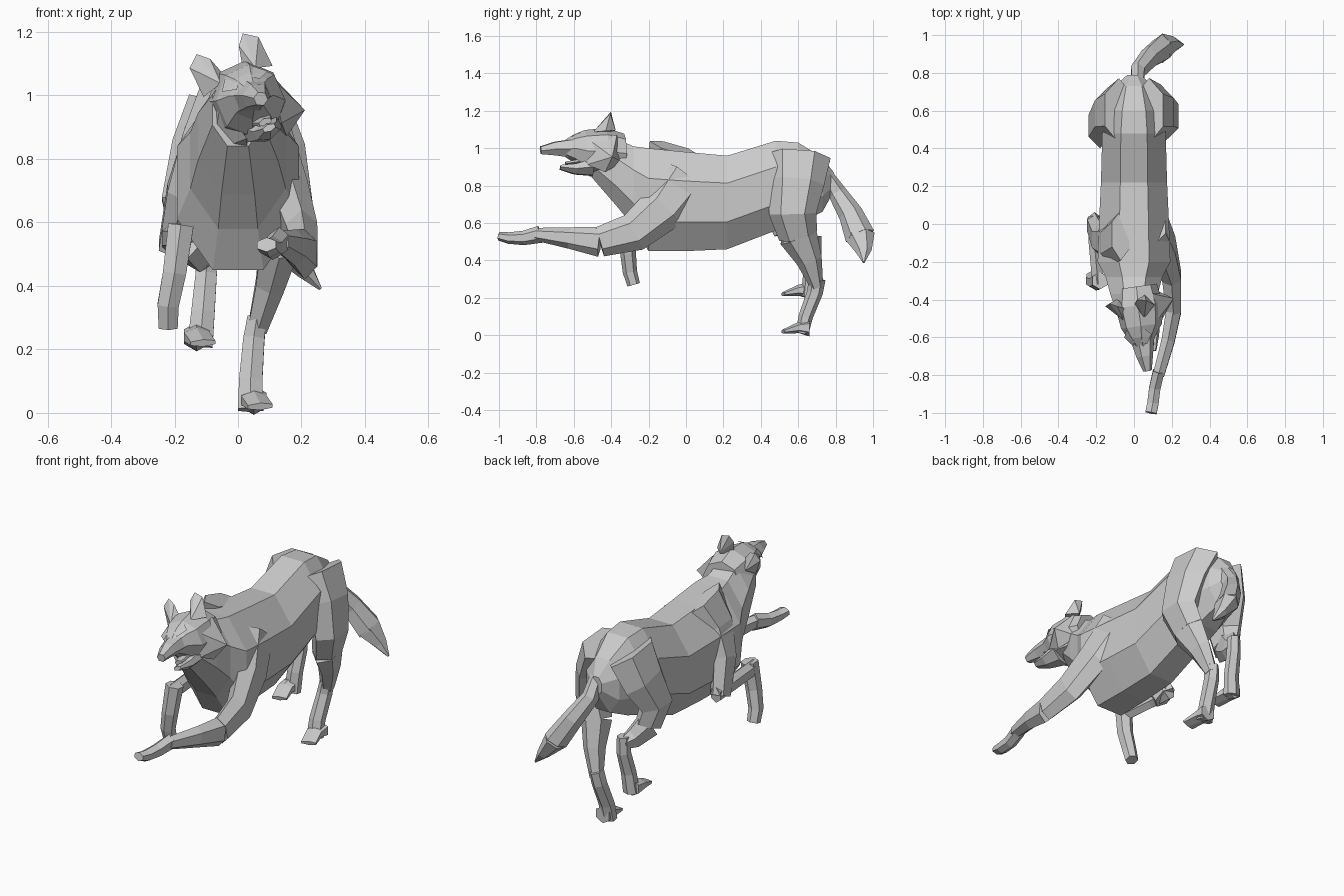
import bpy, bmesh, math
from mathutils import Vector, Matrix

default_cube = bpy.data.objects.get("Cube")
if default_cube:
    bpy.data.objects.remove(default_cube)

GREY = (.6, .6, .6, 1)
fur = bpy.data.materials.new("grey_fur")
fur.use_nodes = True
fur.diffuse_color = GREY
fur.node_tree.nodes["Principled BSDF"].inputs["Base Color"].default_value = GREY

LEFT = Vector((1, 0, 0))
FORWARD = Vector((0, -1, 0))
UNMOVED = Matrix.Identity(4)


def finish(name, bm, matrix):
    """Turn a bmesh into a flat shaded object."""
    bm.transform(matrix)
    bmesh.ops.recalc_face_normals(bm, faces=bm.faces)
    mesh = bpy.data.meshes.new(name)
    bm.to_mesh(mesh)
    bm.free()
    mesh.materials.append(fur)
    part = bpy.data.objects.new(name, mesh)
    bpy.context.collection.objects.link(part)


def add_ring(bm, centre, direction, width, depth, sides):
    """Add one polygon ring across a direction; width and depth are half sizes."""
    across = (LEFT - direction * direction.x).normalized()
    upward = across.cross(direction)
    grow = 1 / math.cos(math.pi / sides)
    ring = []
    for k in range(sides):
        angle = math.tau * (k + .5) / sides
        offset = across * width * math.cos(angle) + upward * depth * math.sin(angle)
        ring.append(bm.verts.new(centre + offset * grow))
    return ring


def skin(name, bm, rings, matrix):
    """Join neighbouring rings with quads and close both ends."""
    for here, there in zip(rings, rings[1:]):
        count = len(here)
        for k in range(count):
            after = (k + 1) % count
            bm.faces.new((here[k], here[after], there[after], there[k]))
    bm.faces.new(rings[0])
    bm.faces.new(rings[-1])
    finish(name, bm, matrix)


def limb(name, path, start, end, matrix=UNMOVED):
    """Six sided tube along a path, tapering from start to end (width, depth)."""
    bm = bmesh.new()
    points = [Vector(p) for p in path]
    start, end = Vector(start), Vector(end)
    last = len(points) - 1
    rings = []
    for i, point in enumerate(points):
        direction = (points[min(i + 1, last)] - points[max(i - 1, 0)]).normalized()
        width, depth = start.lerp(end, i / last)
        rings.append(add_ring(bm, point, direction, width, depth, sides=6))
    skin(name, bm, rings, matrix)


def barrel(name, profile, roundness, matrix=UNMOVED):
    """Eight sided body from (y, top, bottom); width follows from the height."""
    bm = bmesh.new()
    rings = []
    for y, top, bottom in profile:
        centre = Vector((0, y, (top + bottom) / 2))
        height = top - bottom
        rings.append(add_ring(bm, centre, FORWARD, height * roundness, height / 2, sides=8))
    skin(name, bm, rings, matrix)


def hull(name, points, matrix):
    """Faceted solid around a few corner points."""
    bm = bmesh.new()
    for point in points:
        bm.verts.new(point)
    bmesh.ops.convex_hull(bm, input=bm.verts)
    finish(name, bm, matrix)


def hind_foot(name, heel):
    """Flat foot running forward from the heel."""
    heel = Vector(heel)
    middle = heel + FORWARD * .06
    toe = heel + FORWARD * .14 + LEFT * .02 - Vector((0, 0, .02))
    limb(name, [heel, middle, toe], (.04, .04), (.04, .01))


# Trunk and neck
barrel("trunk", [(.79, .87, .77), (.73, .95, .66), (.6, 1.03, .6), (.48, 1.04, .56),
                 (.22, .96, .46), (0, .98, .45), (-.2, 1, .45), (-.28, 1.01, .58),
                 (-.37, 1.05, .69), (-.5, 1.07, .84)], roundness=.35)

# Tail, swept to one side
limb("tail_root", [(.02, .75, .86), (.02, .81, .76), (.08, .88, .65), (.15, .93, .53)],
     (.03, .03), (.05, .07))
limb("tail_tip", [(.15, .93, .53), (.21, .95, .45), (.26, .95, .39)], (.05, .07), (.005, .005))

# Left front leg, reaching forward
limb("left_shoulder", [(.1, 0, .84), (.16, -.12, .68), (.2, -.28, .55), (.21, -.46, .5)],
     (.07, .13), (.04, .07))
limb("left_forearm", [(.21, -.46, .5), (.18, -.62, .52), (.13, -.8, .54)], (.04, .07), (.03, .03))
limb("left_front_paw", [(.13, -.78, .54), (.11, -.87, .52), (.1, -.95, .52), (.09, -1, .53)],
     (.03, .04), (.03, .02))

# Right front leg, folded at elbow and wrist
limb("right_shoulder", [(-.07, -.06, 1), (-.13, -.1, .86), (-.18, -.08, .7), (-.21, 0, .52)],
     (.05, .12), (.04, .06))
limb("right_forearm", [(-.21, .04, .54), (-.21, -.1, .55), (-.19, -.32, .55)], (.03, .04), (.03, .04))
limb("right_front_paw", [(-.18, -.3, .59), (-.2, -.31, .44), (-.22, -.3, .34), (-.22, -.28, .27)],
     (.04, .04), (.03, .03))

# Left hind leg, standing
limb("left_thigh", [(.08, .6, .96), (.14, .59, .82), (.17, .57, .65), (.13, .6, .53)],
     (.08, .15), (.06, .09))
limb("left_shin", [(.13, .6, .53), (.1, .66, .4), (.06, .7, .26)], (.06, .09), (.03, .03))
limb("left_hock", [(.06, .7, .3), (.05, .69, .23), (.04, .64, .1), (.04, .62, .01)],
     (.03, .04), (.04, .03))
hind_foot("left_hind_foot", (.05, .66, .04))

# Right hind leg, lifted
limb("right_thigh", [(-.08, .6, .96), (-.14, .58, .82), (-.18, .52, .67), (-.16, .56, .56)],
     (.08, .15), (.05, .08))
limb("right_shin", [(-.16, .56, .56), (-.12, .64, .5), (-.1, .7, .49)], (.05, .08), (.03, .03))
limb("right_hock", [(-.1, .69, .53), (-.1, .69, .44), (-.11, .66, .32), (-.12, .65, .21)],
     (.03, .03), (.04, .03))
hind_foot("right_hind_foot", (-.13, .66, .24))

# Head: built level, then rolled and turned
turn = Matrix.Rotation(math.radians(8), 4, "Z")
roll = Matrix.Rotation(math.radians(-24), 4, "Y")
head = Matrix.Translation((.03, -.45, .98)) @ turn @ roll
barrel("skull", [(.12, .09, -.11), (.02, .12, -.12), (-.09, .11, -.1), (-.15, .09, -.05),
                 (-.2, .06, -.02)], roundness=.48, matrix=head)
limb("muzzle", [(0, -.14, .02), (0, -.25, .02), (0, -.33, .01)], (.06, .05), (.02, .02), head)
limb("lower_jaw", [(0, -.06, -.09), (0, -.15, -.1), (0, -.23, -.09)], (.06, .04), (.02, .01), head)
limb("tongue", [(0, -.09, -.06), (0, -.2, -.07)], (.04, .01), (.02, .01), head)

# Ears, cheek ruffs and brows, mirrored across the head
for label, sign in (("left", 1), ("right", -1)):
    side = head @ Matrix.Diagonal((sign, 1, 1, 1))
    hull(label + "_ear", [(.03, .01, .1), (.12, .01, .07), (.06, -.05, .09), (.08, .07, .09),
                          (.12, .04, .17), (.08, .05, .2), (.05, .03, .17)], side)
    hull(label + "_cheek_ruff", [(.09, -.09, .04), (.06, -.09, -.1), (.11, .07, .05),
                                 (.16, .03, -.1), (.07, 0, -.15), (.05, .1, -.08)], side)
    hull(label + "_brow", [(.02, -.17, .08), (.08, -.14, .07), (.04, -.19, .06), (.05, -.1, .1)], side)
